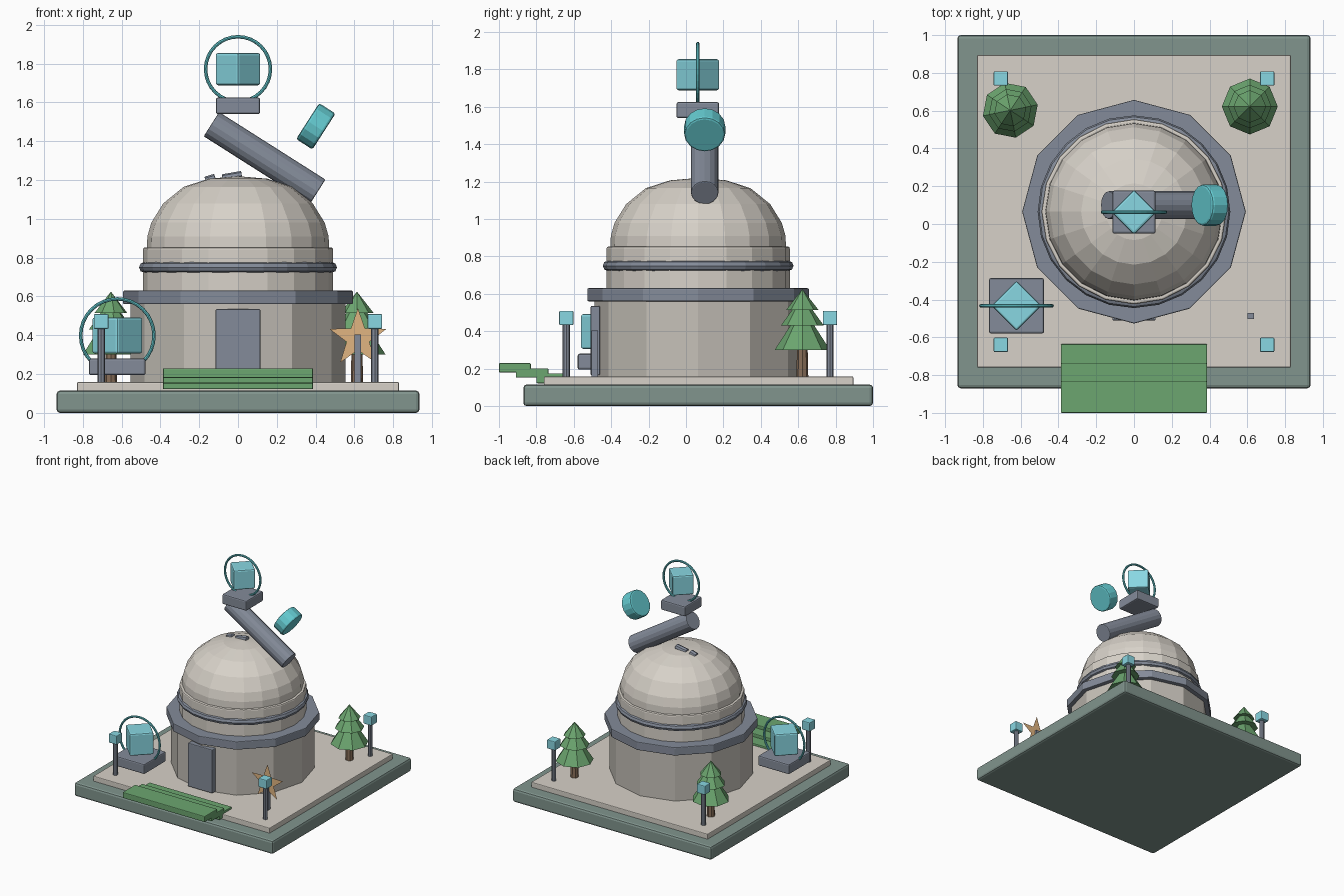
import bpy, bmesh, math
from mathutils import Matrix, Vector

if "Cube" in bpy.data.objects:
    bpy.data.objects.remove(bpy.data.objects["Cube"])

PALETTE = {
    "moss": (.22, .30, .27), "cream": (.68, .64, .58), "wall": (.56, .53, .48),
    "slate": (.23, .26, .32), "cyan": (.25, .68, .76), "teal": (.13, .60, .64),
    "green": (.15, .38, .16), "orange": (.75, .46, .22), "bark": (.25, .16, .10)}
MATS = {}
for key, rgb in PALETTE.items():
    MATS[key] = bpy.data.materials.new(key)
    MATS[key].diffuse_color = (*rgb, 1)


def finish(name, bm, color, loc=(0, 0, 0), rot=None, bevel=0):
    """Turn a bmesh into a named, coloured object with an optional bevel."""
    bmesh.ops.recalc_face_normals(bm, faces=bm.faces)
    me = bpy.data.meshes.new(name)
    bm.to_mesh(me)
    bm.free()
    me.materials.append(MATS[color])
    ob = bpy.data.objects.new(name, me)
    bpy.context.collection.objects.link(ob)
    ob.matrix_world = Matrix.Translation(loc) @ (rot.to_4x4() if rot else Matrix())
    if bevel:
        mod = ob.modifiers.new("edge_bevel", "BEVEL")
        mod.width, mod.segments = bevel, 2
        mod.limit_method, mod.angle_limit = "ANGLE", math.radians(50)
    return ob


def box(name, x, y, z, color, bevel=.006, turn=0):
    """Box from (min, max) ranges, optionally turned about z."""
    bm = bmesh.new()
    bmesh.ops.create_cube(bm, size=1)
    bmesh.ops.scale(bm, vec=(x[1] - x[0], y[1] - y[0], z[1] - z[0]), verts=bm.verts)
    loc = [(r[0] + r[1]) / 2 for r in (x, y, z)]
    return finish(name, bm, color, loc, Matrix.Rotation(math.radians(turn), 3, "Z"), bevel)


def cone(name, xy, z, r1, r2, sides, color, bevel=0, phase=0):
    bm = bmesh.new()
    bmesh.ops.create_cone(bm, cap_ends=True, segments=sides, radius1=r1, radius2=r2, depth=z[1] - z[0])
    return finish(name, bm, color, (*xy, (z[0] + z[1]) / 2), Matrix.Rotation(phase, 3, "Z"), bevel)


def rod(name, a, b, r, sides, color, bevel=0):
    a, b = Vector(a), Vector(b)
    bm = bmesh.new()
    bmesh.ops.create_cone(bm, cap_ends=True, segments=sides, radius1=r, radius2=r, depth=(b - a).length)
    return finish(name, bm, color, (a + b) / 2, (b - a).to_track_quat("Z", "Y").to_matrix(), bevel)


def lathe(name, profile, sides, color, loc, rot=None, closed=False):
    """Spin (radius, z) points about z."""
    bm = bmesh.new()
    vs = [bm.verts.new((r, 0, z)) for r, z in profile]
    pairs = list(zip(vs, vs[1:])) + ([(vs[-1], vs[0])] if closed else [])
    es = [bm.edges.new(p) for p in pairs]
    bmesh.ops.spin(bm, geom=vs + es, cent=(0, 0, 0), axis=(0, 0, 1), angle=math.tau, steps=sides)
    bmesh.ops.remove_doubles(bm, verts=bm.verts, dist=1e-4)
    return finish(name, bm, color, loc, rot)


def torus(name, loc, major, minor, sides, color, rot=None):
    circle = [(major + minor * math.cos(i * math.tau / 8), minor * math.sin(i * math.tau / 8)) for i in range(8)]
    return lathe(name, circle, sides, color, loc, rot, True)


C = (0, .065)  # axis of the round building

# Ground slab and plaza
box("base_slab", (-.935, .935), (-.87, 1), (0, .115), "moss", .018)
box("plaza", (-.83, .83), (-.76, .895), (.1, .158), "cream")

# Round building, eave and rotating drum
cone("wall", C, (.15, .58), .555, .555, 12, "wall")
cone("eave", C, (.56, .63), .592, .592, 12, "slate", .006)
cone("drum", C, (.62, .853), .49, .49, 20, "cream", .01)
torus("drum_rail", (*C, .75), .482, .028, 24, "slate")
box("door", (-.115, .115), (-.51, -.46), (.165, .535), "slate")

# Dome and the slit strips that break through its crown
dome = [(.47, .84), (.467, .91), (.447, .98), (.385, 1.08), (.28, 1.165), (.15, 1.207), (0, 1.22)]
lathe("dome", dome, 20, "cream", (*C, 0))
rod("slit_strip_left", (-.165, .10, 1.19), (-.115, .10, 1.205), .028, 8, "slate", .004)
rod("slit_strip_right", (-.08, .10, 1.205), (.02, .10, 1.222), .025, 8, "slate", .004)

# Telescope tube and lens
rod("telescope_tube", (-.137, .1, 1.488), (.411, .1, 1.14), .074, 16, "slate", .006)
axis = Vector((.84, 0, -.54)).normalized() * .05
lens = Vector((.401, .1, 1.477))
rod("telescope_lens", lens - axis, lens + axis, .11, 16, "teal", .012)


# Crystal displays: plinth, turned cube, upright ring
def crystal(name, x, y, plinth, half, cube_z, side, ring_r):
    box(name + "_plinth", (x - half, x + half), (y - half, y + half), plinth, "slate", .01)
    s = side / 2
    box(name + "_cube", (x - s, x + s), (y - s, y + s), cube_z, "cyan", .012, 45)
    torus(name + "_ring", (x, y, sum(cube_z) / 2), ring_r, .009, 32, "teal", Matrix.Rotation(math.pi / 2, 3, "X"))


crystal("roof_crystal", 0, .063, (1.54, 1.625), .114, (1.688, 1.855), .168, .167)
crystal("yard_crystal", -.622, -.433, (.195, .28), .146, (.305, .492), .188, .189)

# Front steps
for i, (y, z) in enumerate([((-.80, -.635), (.122, .175)), ((-.91, -.735), (.152, .202)), ((-1, -.83), (.18, .23))]):
    box(f"step_{i + 1}", (-.387, .387), y, z, "green", .006)

# Corner lamps
for i, (x, y) in enumerate([(sx * .705, y) for sx in (-1, 1) for y in (-.64, .77)]):
    cone(f"lamp_post_{i + 1}", (x, y), (.15, .44), .019, .019, 8, "slate")
    box(f"lamp_head_{i + 1}", (x - .038, x + .038), (y - .038, y + .038), (.433, .509), "cyan")

# Pine trees
for i, xy in enumerate([(-.655, .602), (.613, .622)]):
    cone(f"tree_trunk_{i + 1}", xy, (.15, .33), .032, .028, 8, "bark")
    for j, (r, z0, z1) in enumerate([(.148, .3, .53), (.115, .43, .59), (.086, .515, .625)]):
        cone(f"tree_{i + 1}_tier_{j + 1}", xy, (z0, z1), r, 0, 8, "green", phase=.2 - .2 * i)

# Star sign: thin sheet on a square post
box("star_post", (.601, .635), (-.504, -.47), (.15, .405), "slate", 0)
bm = bmesh.new()
pts = []
for k in range(10):
    r, a = (.155, .062)[k % 2], math.pi / 2 + k * math.pi / 5
    pts.append(bm.verts.new((r * math.cos(a), 0, r * math.sin(a))))
hub = bm.verts.new((0, 0, 0))
for k in range(10):
    bm.faces.new((hub, pts[k], pts[(k + 1) % 10]))
finish("star_sign", bm, "orange", (.618, -.487, .385))

for m in bpy.data.materials:
    if m.users and not m.is_grease_pencil:
        m.use_nodes = True
        m.node_tree.nodes["Principled BSDF"].inputs["Base Color"].default_value = m.diffuse_color
